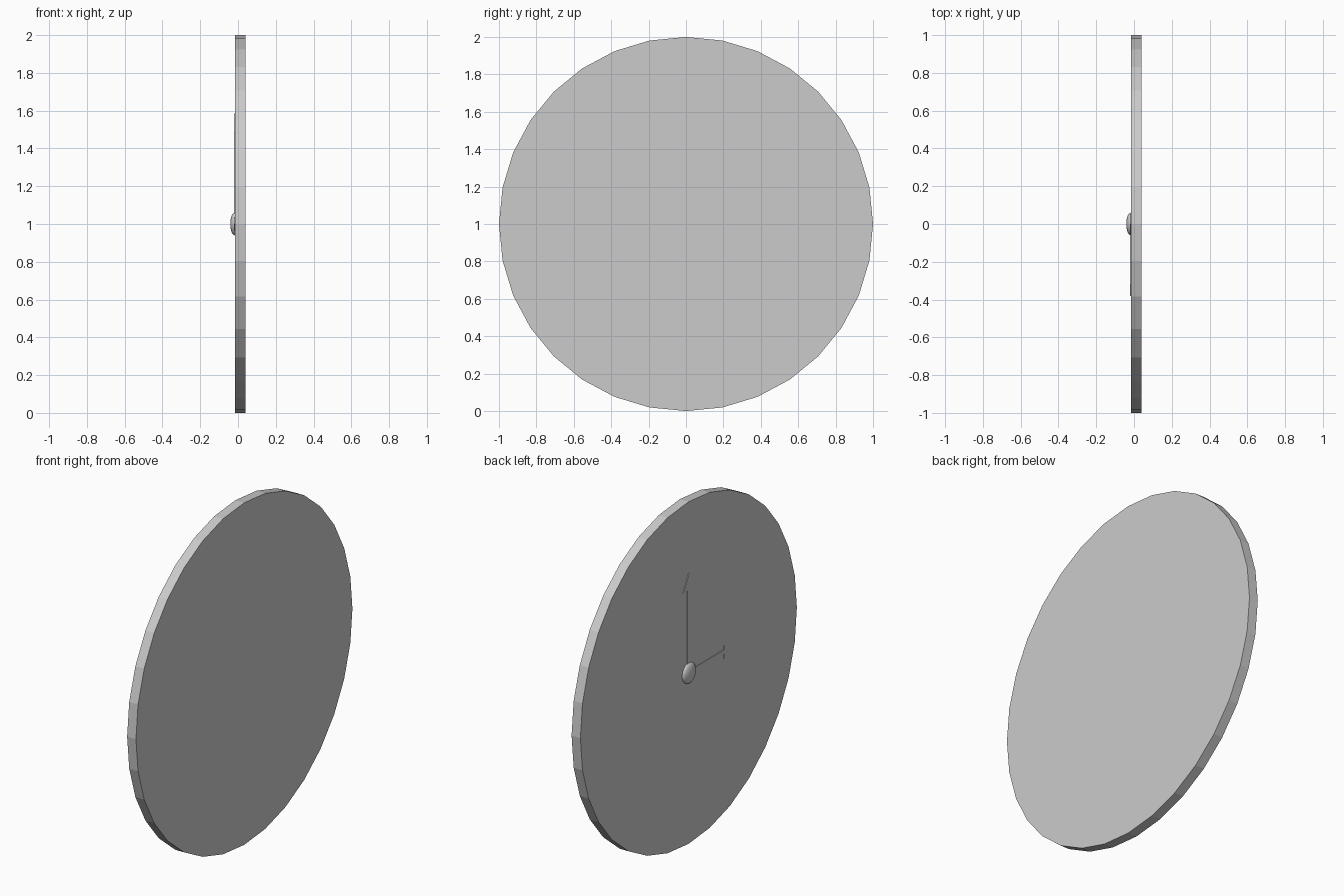
import bpy, bmesh
from math import pi
from mathutils import Matrix

if "Cube" in bpy.data.objects:
    bpy.data.objects.remove(bpy.data.objects["Cube"])

FACE_X, BACK_X, MID_Z = -0.017, 0.04, 1.0


def finish(bm, name):
    bmesh.ops.recalc_face_normals(bm, faces=bm.faces)
    me = bpy.data.meshes.new(name)
    bm.to_mesh(me)
    bm.free()
    ob = bpy.data.objects.new(name, me)
    bpy.context.collection.objects.link(ob)
    return ob


def hand(name, length, half, head_start, head_half, angle):
    """Flat arrow pointing up, turned about the clock centre."""
    side = [(half, 0), (half, head_start), (head_half, head_start)]
    outline = side + [(0, length)] + [(-y, z) for y, z in reversed(side)]
    bm = bmesh.new()
    f = bm.faces.new([bm.verts.new((FACE_X - 0.004, y, z)) for y, z in outline])
    ext = bmesh.ops.extrude_face_region(bm, geom=[f])
    for v in ext["geom"]:
        if isinstance(v, bmesh.types.BMVert):
            v.co.x += 0.01
    bm.transform(Matrix.Translation((0, 0, MID_Z)) @ Matrix.Rotation(angle, 4, 'X'))
    return finish(bm, name)


# Clock disc: 32 flat sides with a vertex at the top
bm = bmesh.new()
bmesh.ops.create_cone(bm, cap_ends=True, segments=32, radius1=1, radius2=1,
                      depth=BACK_X - FACE_X)
bm.transform(Matrix.Translation(((BACK_X + FACE_X) / 2, 0, MID_Z))
             @ Matrix.Rotation(pi / 2, 4, 'Y'))
finish(bm, "clock_face")

# Hands: long one straight up, short one towards -y
hand("minute_hand", 0.585, 0.017, 0.485, 0.053, 0)
hand("hour_hand", 0.38, 0.012, 0.32, 0.038, pi / 2)

# Domed centre cap
bm = bmesh.new()
bmesh.ops.create_uvsphere(bm, u_segments=32, v_segments=16, radius=0.06)
bm.transform(Matrix.Translation((FACE_X, 0, MID_Z))
             @ Matrix.Diagonal((0.4, 1, 1, 1)) @ Matrix.Rotation(pi / 2, 4, 'Y'))
cap = finish(bm, "centre_cap")
for p in cap.data.polygons:
    p.use_smooth = True
